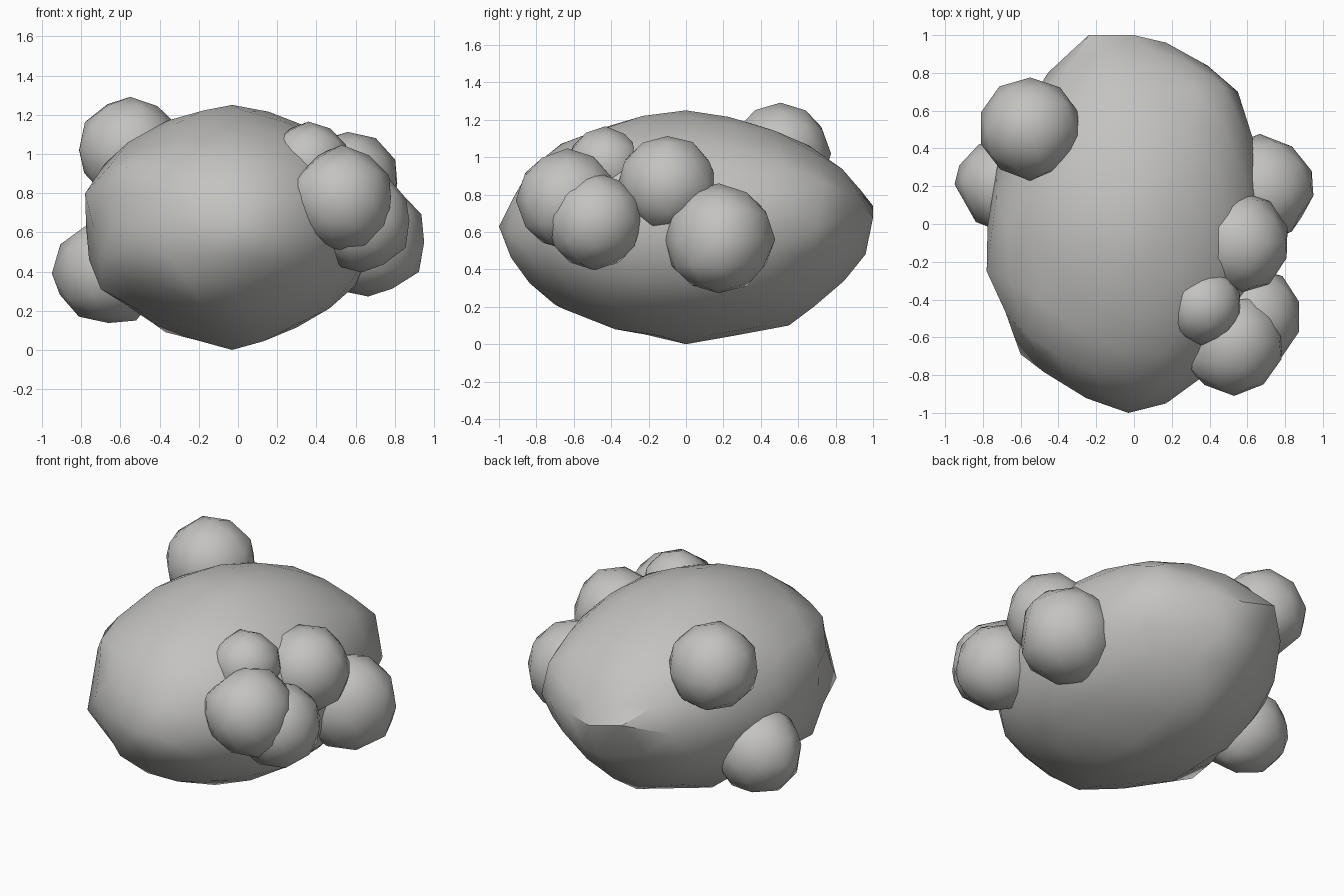
import bpy, bmesh, math, random
from mathutils import Vector

random.seed(4)
cube = bpy.data.objects.get("Cube")
if cube:
    bpy.data.objects.remove(cube, do_unlink=True)

# Stone colour
stone = bpy.data.materials.new("grey_stone")
stone.use_nodes = True
colour = (0.55, 0.545, 0.53, 1)
stone.diffuse_color = colour
bsdf = next(n for n in stone.node_tree.nodes if n.type == 'BSDF_PRINCIPLED')
bsdf.inputs["Base Color"].default_value = colour
bsdf.inputs["Roughness"].default_value = 0.9


def rock(name, centre, radii, detail, rough, peaks=()):
    """Rough ellipsoid; the nearest corner is pulled onto each peak and drags its neighbours."""
    centre = Vector(centre)
    bm = bmesh.new()
    bmesh.ops.create_icosphere(bm, subdivisions=detail, radius=1)
    for v in bm.verts:
        swell = 1 + random.uniform(-rough, rough)
        v.co = centre + Vector(a * r for a, r in zip(v.co, radii)) * swell
    # Choose one corner for each peak
    free = list(bm.verts)
    pulled = {}
    for peak in map(Vector, peaks):
        corner = min(free, key=lambda v: (v.co - peak).length)
        free.remove(corner)
        pulled[corner] = peak - corner.co
    for corner, shift in pulled.items():
        corner.co += shift
        for edge in corner.link_edges:
            other = edge.other_vert(corner)
            if other not in pulled:
                other.co += shift * 0.25
    for v in bm.verts:
        v.co.z = max(v.co.z, 0)
    bmesh.ops.recalc_face_normals(bm, faces=bm.faces)
    mesh = bpy.data.meshes.new(name)
    bm.to_mesh(mesh)
    bm.free()
    mesh.materials.append(stone)
    obj = bpy.data.objects.new(name, mesh)
    bpy.context.collection.objects.link(obj)
    bpy.ops.object.select_all(action='DESELECT')
    obj.select_set(True)
    bpy.context.view_layer.objects.active = obj
    bpy.ops.object.shade_smooth_by_angle(angle=math.radians(35))


# Main body, with its poles, ridges and shoulders
rock("asteroid_body", (-0.025, 0, 0.64), (0.73, 0.96, 0.59), 3, 0.01, [
    # top, bottom and front
    (-0.03, 0, 0), (-0.03, 0, 1.25), (-0.03, -1, 0.63), (0.17, -0.95, 0.6),
    (-0.26, -0.84, 0.35), (-0.16, -0.7, 0.21),
    # back
    (-0.24, 1, 0.74), (0.17, 0.96, 0.7), (-0.03, 0.96, 0.48),
    (0.55, 0.7, 0.62), (0.47, 0.74, 0.86),
    # right flank and underside
    (-0.78, -0.25, 0.8), (-0.6, -0.69, 0.5), (-0.57, -0.59, 0.93),
    (-0.7, -0.3, 0.31), (-0.76, -0.08, 0.46), (-0.56, -0.05, 1.06),
    (-0.37, 0.26, 0.09), (-0.03, 0.55, 0.1), (0.1, -0.38, 0.08),
])

# Boulders stuck to the surface
boulders = {
    "upper_rear_boulder": ((-0.55, 0.505, 1.02), 0.27),
    "lower_side_boulder": ((-0.67, 0.21, 0.4), 0.265),
    "front_boulder": ((0.53, -0.635, 0.77), 0.27),
    "front_side_boulder": ((0.63, -0.49, 0.66), 0.26),
    "side_boulder": ((0.665, 0.175, 0.56), 0.295),
    "upper_side_boulder": ((0.56, -0.1, 0.85), 0.265),
    "small_top_boulder": ((0.36, -0.43, 0.95), 0.21),
}
tips = {
    "lower_side_boulder": [(-0.95, 0.21, 0.39), (-0.52, 0.2, 0.15)],
    "front_boulder": [(0.29, -0.7, 0.87)],
    "side_boulder": [(0.95, 0.15, 0.55)],
}
for name, (centre, size) in boulders.items():
    rock(name, centre, [size] * 3, 2, 0.03, tips.get(name, ()))
